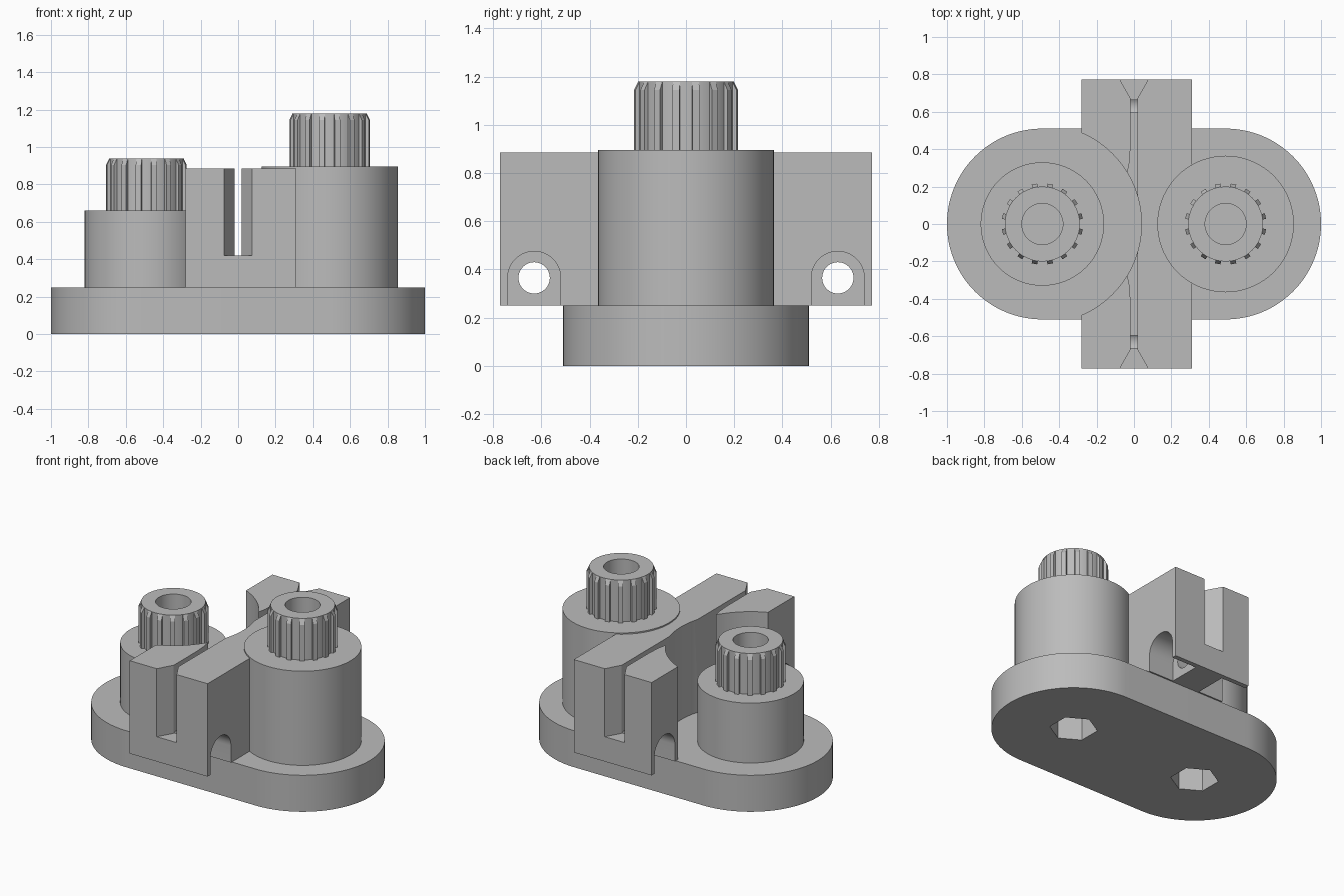
import bpy, bmesh
from math import cos, sin, pi, radians
from mathutils import Matrix

old = bpy.data.objects.get("Cube")
if old:
    bpy.data.objects.remove(old, do_unlink=True)

GREY = (0.5, 0.5, 0.5, 1.0)
grey = bpy.data.materials.new("plain_grey")
grey.use_nodes = True
grey.diffuse_color = GREY
grey.node_tree.nodes["Principled BSDF"].inputs["Base Color"].default_value = GREY


def add_prism(bm, pts, lo, hi, axis="z"):
    """Extrude a closed profile along z, or a (y, z) profile along x."""
    def place(a, b, h):
        return (a, b, h) if axis == "z" else (h, a, b)
    low = [bm.verts.new(place(a, b, lo)) for a, b in pts]
    high = [bm.verts.new(place(a, b, hi)) for a, b in pts]
    bm.faces.new(low)
    bm.faces.new(high)
    for i in range(len(pts)):
        j = (i + 1) % len(pts)
        bm.faces.new((low[i], low[j], high[j], high[i]))
    return low + high


def finish(bm, name):
    bmesh.ops.recalc_face_normals(bm, faces=bm.faces[:])
    mesh = bpy.data.meshes.new(name)
    bm.to_mesh(mesh)
    bm.free()
    mesh.materials.append(grey)
    obj = bpy.data.objects.new(name, mesh)
    bpy.context.collection.objects.link(obj)
    return obj


def prism(name, pts, lo, hi, axis="z"):
    bm = bmesh.new()
    add_prism(bm, pts, lo, hi, axis)
    return finish(bm, name)


def arc(cx, cy, r, start=0, end=360, n=72):
    count = n if end - start == 360 else n + 1
    angles = [radians(start + (end - start) * i / n) for i in range(count)]
    return [(cx + r * cos(a), cy + r * sin(a)) for a in angles]


def activate(obj):
    bpy.ops.object.select_all(action="DESELECT")
    obj.select_set(True)
    bpy.context.view_layer.objects.active = obj


def cut(obj, cutters):
    activate(obj)
    for cutter in cutters:
        mod = obj.modifiers.new("cut", "BOOLEAN")
        mod.operation = "DIFFERENCE"
        mod.solver = "EXACT"
        mod.object = cutter
        bpy.ops.object.modifier_apply(modifier=mod.name)
    for cutter in cutters:
        bpy.data.objects.remove(cutter, do_unlink=True)


def smooth(obj):
    activate(obj)
    bpy.ops.object.shade_smooth_by_angle(angle=radians(20))


BASE_TOP = 0.25
POST_X = 0.49

# Rounded base plate with a blind hexagonal pocket under each post
base = prism("base_plate", arc(POST_X, 0, 0.51, -90, 90) + arc(-POST_X, 0, 0.51, 90, 270),
             0, BASE_TOP)
cut(base, [prism("hex_cutter", arc(s * POST_X, 0, 0.15, 30, 390, 6), -0.1, 0.22)
           for s in (-1, 1)])
smooth(base)


# Round post carrying a ribbed, hollow knob
def post(side, x, radius, top, knob_top):
    body = prism(side + "_post", arc(x, 0, radius), BASE_TOP, top)
    knob = prism(side + "_knob", arc(x, 0, 0.2), top - 0.02, knob_top)
    floor = knob_top - 0.4
    for part in (body, knob):
        cut(part, [prism("bore_cutter", arc(x, 0, 0.11, n=48), floor, knob_top + 0.1)])
        smooth(part)
    bm = bmesh.new()
    tip = knob_top - 0.001
    profile = [(0.18, top), (0.217, top), (0.217, tip - 0.035), (0.199, tip), (0.18, tip)]
    for i in range(16):
        # Build each rib along x, then turn it to face outward
        verts = add_prism(bm, profile, -0.015, 0.015, "x")
        turn = Matrix.Translation((x, 0, 0)) @ Matrix.Rotation((i + 0.5) * pi / 8, 4, "Z")
        bmesh.ops.transform(bm, matrix=turn, verts=verts)
    finish(bm, side + "_knob_ribs")


post("right", -POST_X, 0.33, 0.66, 0.94)
post("left", POST_X, 0.365, 0.895, 1.18)

# Clamp block across the base
block = prism("clamp_block", [(-0.28, -0.772), (0.31, -0.772), (0.31, 0.772), (-0.28, 0.772)],
              BASE_TOP, 0.886)

# Clearance around the short post
cutters = [prism("clearance_cutter", arc(-POST_X, 0, 0.53, n=128), 0.1, 1)]

# Long narrow slot, flared at both ends and toward the clearance
right_edge = [(0.018, 0.67), (0.081, 0.782)]
left_edge = [(-0.081, 0.782), (-0.018, 0.67), (-0.018, 0.42), (-0.024, 0.33), (-0.036, 0.27)]
half = right_edge + left_edge
slot = half + [(x, -y) for x, y in reversed(half)]
cutters.append(prism("slot_cutter", slot, 0.42, 1))

# Cross holes with an arched recess on each side
for y in (-0.63, 0.63):
    cutters.append(prism("hole_cutter", arc(y, 0.365, 0.065, n=40), -0.5, 0.5, "x"))
    arch = arc(y, 0.365, 0.11, 0, 180, 24) + [(y - 0.11, 0.1), (y + 0.11, 0.1)]
    for lo, hi in ((-0.4, -0.09), (0.12, 0.4)):
        cutters.append(prism("arch_cutter", arch, lo, hi, "x"))
cut(block, cutters)
smooth(block)
